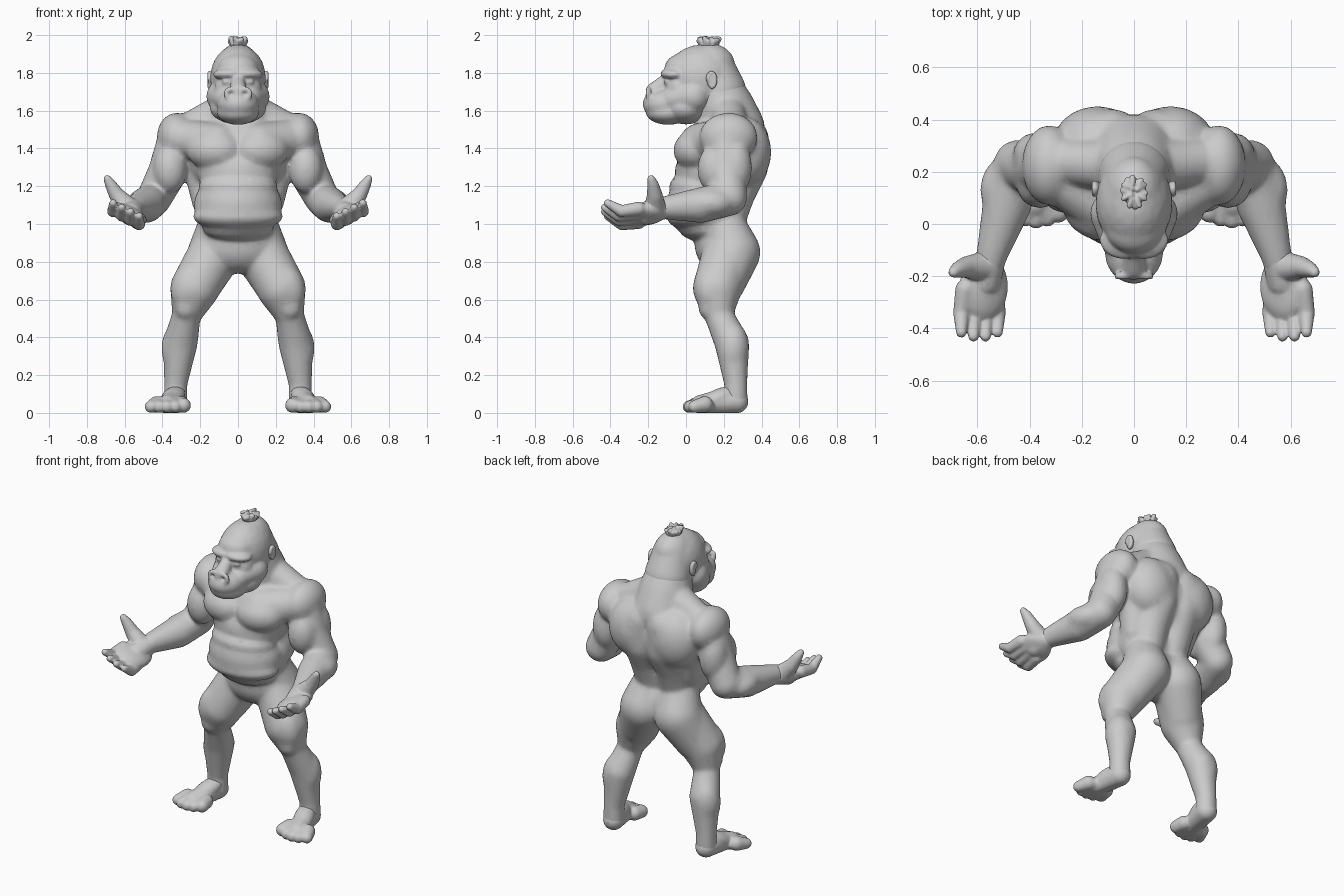
import bpy
import bmesh
import math
import random
from mathutils import Vector, Euler

random.seed(4)
if "Cube" in bpy.data.objects:
    bpy.data.objects.remove(bpy.data.objects["Cube"], do_unlink=True)

# One plain clay colour for the whole figure
grey = bpy.data.materials.new("clay grey")
grey.use_nodes = True
grey.diffuse_color = (.6, .6, .6, 1)
grey.node_tree.nodes["Principled BSDF"].inputs["Base Color"].default_value = grey.diffuse_color

# Unit sphere directions shared by every shape
template = bmesh.new()
bmesh.ops.create_icosphere(template, subdivisions=3, radius=1)
SPHERE = [vert.co.copy() for vert in template.verts]
template.free()


class Sculpt:
    """Collects overlapping convex lumps and fuses them into one skin."""

    def __init__(self):
        self.bm = bmesh.new()

    def hull(self, points):
        lump = bmesh.new()
        for point in points:
            lump.verts.new((point.x, point.y, max(point.z, 0)))
        result = bmesh.ops.convex_hull(lump, input=lump.verts[:])
        inside = [g for g in result["geom_interior"] if isinstance(g, bmesh.types.BMVert)]
        bmesh.ops.delete(lump, geom=inside, context='VERTS')
        bmesh.ops.recalc_face_normals(lump, faces=lump.faces[:])
        mesh = bpy.data.meshes.new("lump")
        lump.to_mesh(mesh)
        lump.free()
        self.bm.from_mesh(mesh)
        bpy.data.meshes.remove(mesh)

    def ball(self, at, size, tilt=(0, 0, 0)):
        turn = Euler([math.radians(angle) for angle in tilt]).to_matrix()
        self.hull([Vector(at) + turn @ (d * Vector(size)) for d in SPHERE])

    def limb(self, *stations):
        """Each station is x, y, z, radius."""
        balls = [[Vector(s[:3]) + d * s[3] for d in SPHERE] for s in stations]
        for start, end in zip(balls, balls[1:]):
            self.hull(start + end)

    def finish(self, name, voxel, smoothing, mirror=True):
        mesh = bpy.data.meshes.new(name)
        self.bm.to_mesh(mesh)
        self.bm.free()
        mesh.materials.append(grey)
        obj = bpy.data.objects.new(name, mesh)
        bpy.context.collection.objects.link(obj)
        if mirror:
            obj.modifiers.new("other side", 'MIRROR').use_mirror_merge = False
        skin = obj.modifiers.new("skin", 'REMESH')
        skin.mode = 'VOXEL'
        skin.voxel_size = voxel
        skin.use_smooth_shade = True
        soften = obj.modifiers.new("soften", 'SMOOTH')
        soften.factor = .5
        soften.iterations = smoothing
        # fewer, larger facets give a hand-carved look
        obj.modifiers.new("carve", 'DECIMATE').ratio = .2


def arc(centre, width, height, radius, start, end, steps, upright):
    """Stations along an elliptical arc, facing sideways or forwards."""
    x, y, z = centre
    stations = []
    for step in range(steps + 1):
        angle = math.radians(start + (end - start) * step / steps)
        across, up = width * math.cos(angle), height * math.sin(angle)
        stations.append((x, y + across, z + up, radius) if upright
                        else (x + across, y, z + up, radius))
    return stations


# ---- Body: torso, arms and legs fused in one skin ----
body = Sculpt()
# neck and trapezius
body.limb((0, .16, 1.73, .13), (0, .21, 1.6, .16), (0, .25, 1.5, .17))
body.limb((.06, .22, 1.6, .1), (.28, .24, 1.495, .085))
# rib cage
body.ball(at=(0, .2, 1.36), size=(.275, .22, .25))
# chest muscle, running out to the shoulder
body.ball(at=(.125, .05, 1.39), size=(.15, .115, .108), tilt=(0, 0, 14))
body.limb((.11, .075, 1.42, .115), (.29, .18, 1.45, .105))
# upper stomach below the chest
body.ball(at=(0, .09, 1.28), size=(.22, .15, .13))
# shoulder blade and flank
body.ball(at=(.14, .31, 1.38), size=(.17, .142, .19))
body.limb((.2, .25, 1.38, .11), (.16, .2, 1.12, .085))
# long muscles beside the spine
body.limb((.08, .325, 1.45, .115), (.085, .315, 1.3, .12),
          (.09, .26, 1.17, .11), (.085, .215, 1.02, .1))
# waist
body.ball(at=(0, .16, 1.1), size=(.235, .15, .2))
# belly with soft rolls, the lowest one sagging
body.ball(at=(0, .08, 1.1), size=(.235, .185, .18))
body.ball(at=(0, .06, 1.2), size=(.21, .15, .08))
body.ball(at=(0, .05, 1.04), size=(.24, .155, .08))
body.ball(at=(0, .09, .98), size=(.19, .13, .075))
# pelvis and buttock running into the thigh
body.ball(at=(0, .19, .89), size=(.21, .145, .155))
body.limb((.1, .2, 1, .11), (.12, .25, .85, .145), (.2, .195, .69, .12))
# thigh, knee, calf and ankle
body.limb((.13, .22, .84, .135), (.23, .165, .66, .13), (.272, .172, .52, .076),
          (.305, .243, .37, .092), (.33, .264, .15, .061), (.33, .264, .06, .064))
# thigh front, hamstring, kneecap and outer calf
body.ball(at=(.262, .127, .665), size=(.092, .085, .13), tilt=(0, -15, 0))
body.ball(at=(.22, .225, .67), size=(.1, .06, .1), tilt=(0, -15, 0))
body.ball(at=(.275, .11, .56), size=(.06, .045, .065))
body.ball(at=(.318, .25, .34), size=(.088, .085, .14))
# shoulder
body.ball(at=(.325, .225, 1.46), size=(.105, .155, .13))
# upper arm, elbow, forearm and wrist
body.limb((.335, .215, 1.42, .1), (.37, .21, 1.28, .105), (.445, .23, 1.135, .093),
          (.485, .08, 1.1, .095), (.545, -.12, 1.085, .06), (.56, -.19, 1.065, .055))
# biceps, triceps and forearm bulge
body.ball(at=(.36, .15, 1.29), size=(.09, .09, .13))
body.ball(at=(.38, .26, 1.3), size=(.085, .09, .15))
body.ball(at=(.49, .13, 1.11), size=(.1, .13, .08))
body.finish("body", .01, 18)

# ---- Head ----
head = Sculpt()
# skull and crown
head.ball(at=(0, .08, 1.77), size=(.148, .19, .18))
head.ball(at=(0, .125, 1.84), size=(.11, .135, .117))
# back of the skull sloping into the neck
head.limb((0, .14, 1.83, .115), (0, .18, 1.7, .14))
# forehead and brow ridge
head.ball(at=(0, -.015, 1.82), size=(.11, .1, .085))
head.ball(at=(.05, -.07, 1.795), size=(.085, .064, .032), tilt=(0, 3, 16))
# face, cheek and eye
head.ball(at=(0, -.04, 1.72), size=(.125, .078, .09))
head.limb((.06, -.07, 1.66, .065), (.08, .04, 1.675, .088))
head.ball(at=(.058, -.1, 1.752), size=(.028, .018, .015))
# back of the jaw, muzzle and lower lip
head.ball(at=(0, 0, 1.615), size=(.15, .12, .088))
head.ball(at=(0, -.11, 1.635), size=(.112, .12, .085))
head.ball(at=(0, -.095, 1.59), size=(.112, .118, .065))
# nose bridge with a ring around each nostril
head.limb((0, -.1, 1.765, .034), (0, -.165, 1.705, .047))
head.limb(*arc((.036, -.2, 1.69), .028, .026, .014, 0, 360, 10, False))
head.finish("head", .0065, 14)

# ---- Ears ----
ears = Sculpt()
ears.ball(at=(.142, .135, 1.76), size=(.018, .026, .042))
ears.limb(*arc((.15, .135, 1.762), .02, .037, .012, -80, 170, 9, True))
ears.finish("ears", .005, 4)

# ---- Hands, palms turned up ----
hands = Sculpt()
# palm and heel of the hand
hands.ball(at=(.575, -.24, 1.05), size=(.1, .13, .046), tilt=(0, -25, 0))
hands.limb((.553, -.14, 1.078, .06), (.57, -.22, 1.055, .062))
# four fingers, curling up at the tips
for finger in range(4):
    side = -.067 + .046 * finger
    reach = .015 * (finger in (1, 2))
    x, lift = .59 + side, side / 2
    hands.limb((x - side * .2, -.25, 1.045 + lift, .038),
               (x, -.34 - reach, 1.032 + lift, .032),
               (x, -.415 - reach, 1.075 + lift, .021))
# thumb with a broad root
hands.limb((.58, -.165, 1.085, .058), (.64, -.165, 1.15, .042),
           (.675, -.175, 1.21, .03), (.692, -.185, 1.24, .02))
hands.finish("hands", .006, 7)

# ---- Feet ----
feet = Sculpt()
# heel, instep and ball of the foot
feet.limb((.33, .267, .06, .063), (.35, .15, .055, .06), (.375, .075, .045, .05))
feet.ball(at=(.345, .18, .08), size=(.06, .12, .05), tilt=(20, 0, 18))
feet.ball(at=(.37, .085, .042), size=(.1, .075, .043))
# five toes fanned outwards, the innermost one largest
for toe in range(5):
    spread = (toe - 2) / 2
    radius = .04 if toe == 0 else .033
    feet.limb((.365 + .065 * spread, .1, .045, .044),
              (.375 + .086 * spread, .015 + .03 * spread ** 2, radius, radius))
feet.finish("feet", .006, 8)

# ---- Tuft of hair on the crown ----
tuft = Sculpt()
tuft.ball(at=(0, .122, 1.95), size=(.042, .055, .024))
for lock in range(24):
    angle = lock * math.tau / 12 + random.uniform(-.15, .15)
    spread = .044 if lock < 12 else .02
    across, along = math.cos(angle) * spread, math.sin(angle) * spread
    top = random.uniform(1.965, 1.985)
    tuft.limb((across * .6, .122 + along * .7, 1.94, .014),
              (across, .122 + along * 1.3, top, .011),
              (across * .6, .122 + along * .8, top + .005, .008))
tuft.finish("hair_tuft", .005, 1, mirror=False)
